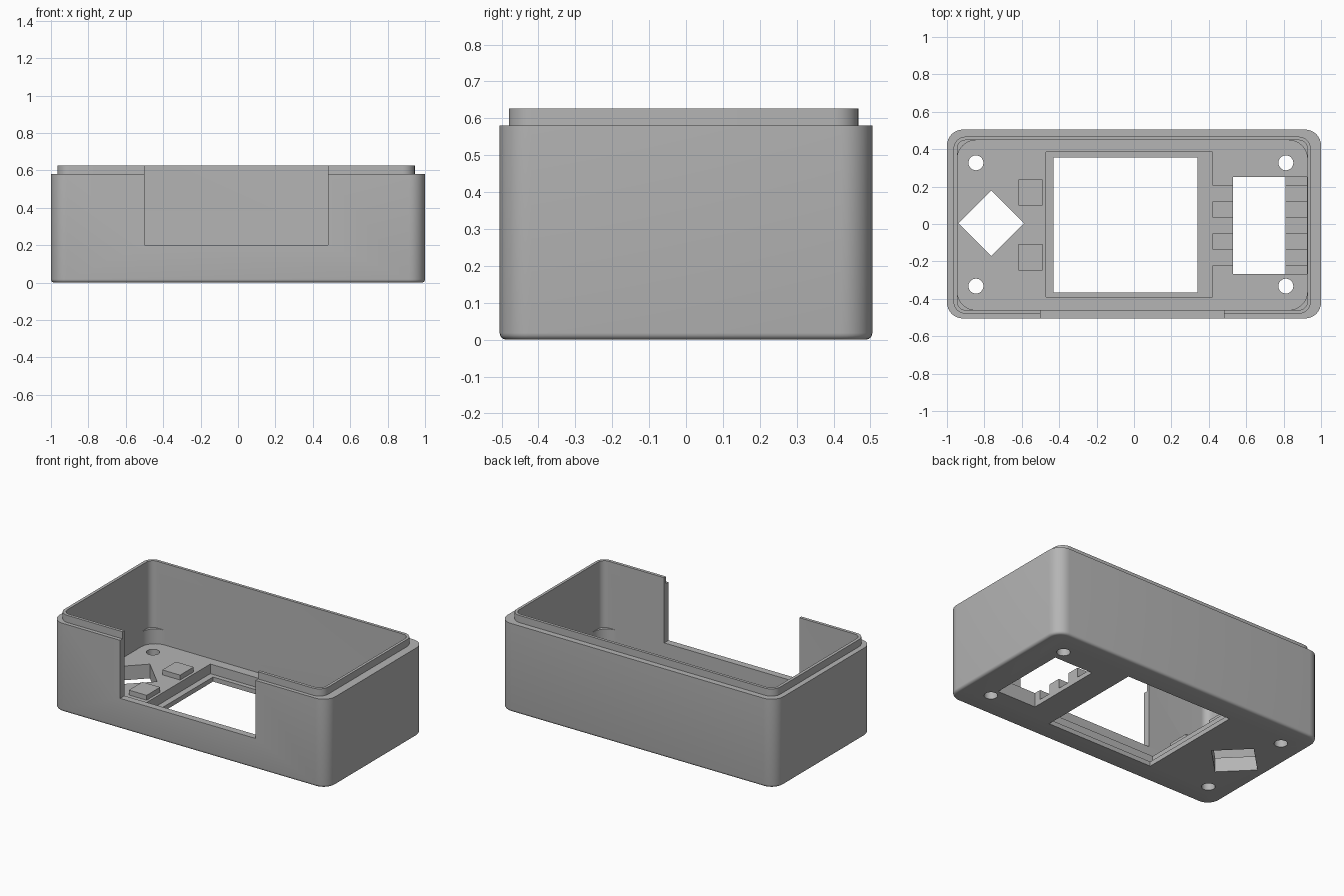
import bpy, bmesh, math

cube = bpy.data.objects.get("Cube")
if cube:
    bpy.data.objects.remove(cube, do_unlink=True)

grey = bpy.data.materials.new("plain_grey")
grey.use_nodes = True
COLOUR = (0.46, 0.46, 0.46, 1)
grey.diffuse_color = COLOUR
grey.node_tree.nodes["Principled BSDF"].inputs["Base Color"].default_value = COLOUR

FLOOR, LEDGE, RIM, TOP = 0.093, 0.03, 0.58, 0.627


def prism(name, outline, z0, z1, bottom_bevel=0):
    """Extrude a flat outline from z0 to z1."""
    bm = bmesh.new()
    face = bm.faces.new([bm.verts.new((x, y, z0)) for x, y in outline])
    base_edges = list(face.edges)
    ext = bmesh.ops.extrude_face_region(bm, geom=[face], use_keep_orig=True)
    verts = [v for v in ext["geom"] if isinstance(v, bmesh.types.BMVert)]
    bmesh.ops.translate(bm, verts=verts, vec=(0, 0, z1 - z0))
    bmesh.ops.recalc_face_normals(bm, faces=bm.faces)
    if bottom_bevel:
        bmesh.ops.bevel(bm, geom=base_edges, offset=bottom_bevel, segments=4,
                        profile=0.5, affect="EDGES", clamp_overlap=True)
    mesh = bpy.data.meshes.new(name)
    bm.to_mesh(mesh)
    bm.free()
    mesh.materials.append(grey)
    obj = bpy.data.objects.new(name, mesh)
    bpy.context.collection.objects.link(obj)
    return obj


def rounded(x0, x1, y0, y1, r=0, steps=8):
    """Rectangle outline with optional round corners."""
    if not r:
        return [(x0, y0), (x1, y0), (x1, y1), (x0, y1)]
    pts = []
    corners = [(x1 - r, y1 - r), (x0 + r, y1 - r), (x0 + r, y0 + r), (x1 - r, y0 + r)]
    for k, (cx, cy) in enumerate(corners):
        for i in range(steps + 1):
            a = math.pi / 2 * (k + i / steps)
            pts.append((cx + r * math.cos(a), cy + r * math.sin(a)))
    return pts


def ring(cx, cy, r, sides):
    """Regular polygon outline with a corner on +x."""
    return [(cx + r * math.cos(math.tau * i / sides),
             cy + r * math.sin(math.tau * i / sides)) for i in range(sides)]


def combine(target, tool, operation):
    """Apply a boolean and remove the tool."""
    tool.hide_render = True
    mod = target.modifiers.new("boolean", "BOOLEAN")
    mod.object, mod.operation, mod.solver = tool, operation, "EXACT"
    bpy.context.view_layer.objects.active = target
    bpy.ops.object.modifier_apply(modifier=mod.name)
    bpy.data.objects.remove(tool, do_unlink=True)


def cut(outline, z0, z1):
    combine(case, prism("cutter", outline, z0, z1), "DIFFERENCE")


# Outer shell with a softened bottom edge, and the stepped lip
case = prism("case_shell", rounded(-1, 1, -0.505, 0.505, 0.085), 0, RIM, 0.018)
combine(case, prism("lip", rounded(-0.965, 0.945, -0.48, 0.467, 0.065), 0.4, TOP), "UNION")

# Cavity: tight corners above, rounder corners near the floor
cut(rounded(-0.945, 0.927, -0.46, 0.448, 0.045), 0.19, 0.8)
cut(rounded(-0.945, 0.927, -0.46, 0.448, 0.1), FLOOR, 0.25)

# Front wall opening
cut(rounded(-0.5, 0.48, -0.7, -0.4), 0.2, 0.8)

# Screen recess and window
cut(rounded(-0.47, 0.42, -0.39, 0.385), LEDGE, 0.15)
cut(rounded(-0.43, 0.34, -0.365, 0.355), -0.1, 0.15)

# Side window with a comb of wire channels
cut(rounded(0.53, 0.81, -0.268, 0.25), -0.1, 0.15)
cut(rounded(0.8, 0.926, -0.268, 0.25), FLOOR - 0.012, 0.15)
for y in (0.162, -0.008, -0.178):
    cut(rounded(0.41, 0.926, y - 0.043, y + 0.043), LEDGE, 0.15)

# Diamond opening and the four screw holes
cut(ring(-0.763, 0.003, 0.175, 4), -0.1, 0.15)
for x in (-0.845, 0.812):
    for y in (-0.332, 0.327):
        cut(ring(x, y, 0.04, 24), -0.1, 0.15)

bpy.ops.object.select_all(action="DESELECT")
case.select_set(True)
bpy.context.view_layer.objects.active = case
bpy.ops.object.shade_smooth_by_angle(angle=math.radians(30))

# Two raised pads on the floor
for name, y in (("rear_pad", 0.168), ("front_pad", -0.178)):
    prism(name, rounded(-0.617, -0.488, y - 0.07, y + 0.07), FLOOR - 0.01, FLOOR + 0.032)
